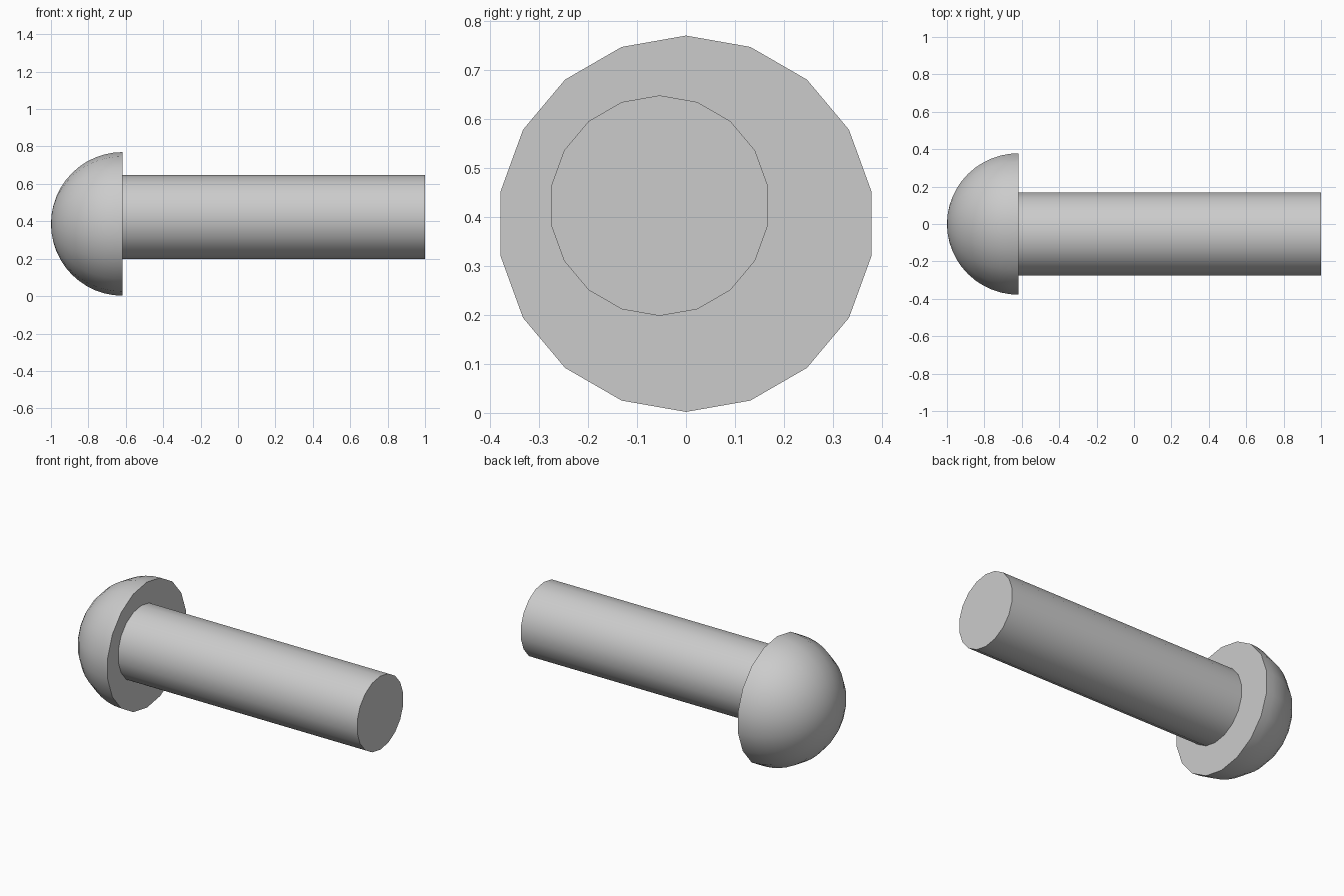
import bpy, bmesh
from math import sin, cos, pi, radians

if "Cube" in bpy.data.objects:
    bpy.data.objects.remove(bpy.data.objects["Cube"])

SIDES = 18


def lathe_x(name, profile, cy, cz):
    """Revolve (x, radius) points about an axis along x; radius 0 makes a pole."""
    bm = bmesh.new()
    rings = []
    for x, r in profile:
        if r < 1e-6:
            rings.append([bm.verts.new((x, cy, cz))] * SIDES)
        else:
            rings.append([bm.verts.new((x, cy + r * sin(2 * pi * k / SIDES),
                                        cz + r * cos(2 * pi * k / SIDES)))
                          for k in range(SIDES)])
    for a, b in zip(rings, rings[1:]):
        for k in range(SIDES):
            n = (k + 1) % SIDES
            bm.faces.new(list(dict.fromkeys((a[k], a[n], b[n], b[k]))))
    # flat caps on open ends
    for ring in (rings[0], rings[-1]):
        if ring[0] is not ring[1]:
            bm.faces.new(ring)
    bmesh.ops.recalc_face_normals(bm, faces=bm.faces)
    mesh = bpy.data.meshes.new(name)
    bm.to_mesh(mesh)
    bm.free()
    obj = bpy.data.objects.new(name, mesh)
    bpy.context.collection.objects.link(obj)
    bpy.ops.object.select_all(action='DESELECT')
    obj.select_set(True)
    bpy.context.view_layer.objects.active = obj
    bpy.ops.object.shade_smooth_by_angle(angle=radians(35))
    return obj


# Domed head: half a sphere with a flat underside
R, FLAT, STEPS = 0.384, -0.617, 12
dome = [(FLAT - (1 + FLAT) * cos(pi / 2 * i / STEPS), R * sin(pi / 2 * i / STEPS))
        for i in range(STEPS + 1)]
lathe_x("rivet_head", dome, 0.0, 0.386)

# Shank: slightly off-centre cylinder
lathe_x("rivet_shank", [(FLAT, 0.225), (1.0, 0.225)], -0.054, 0.423)
